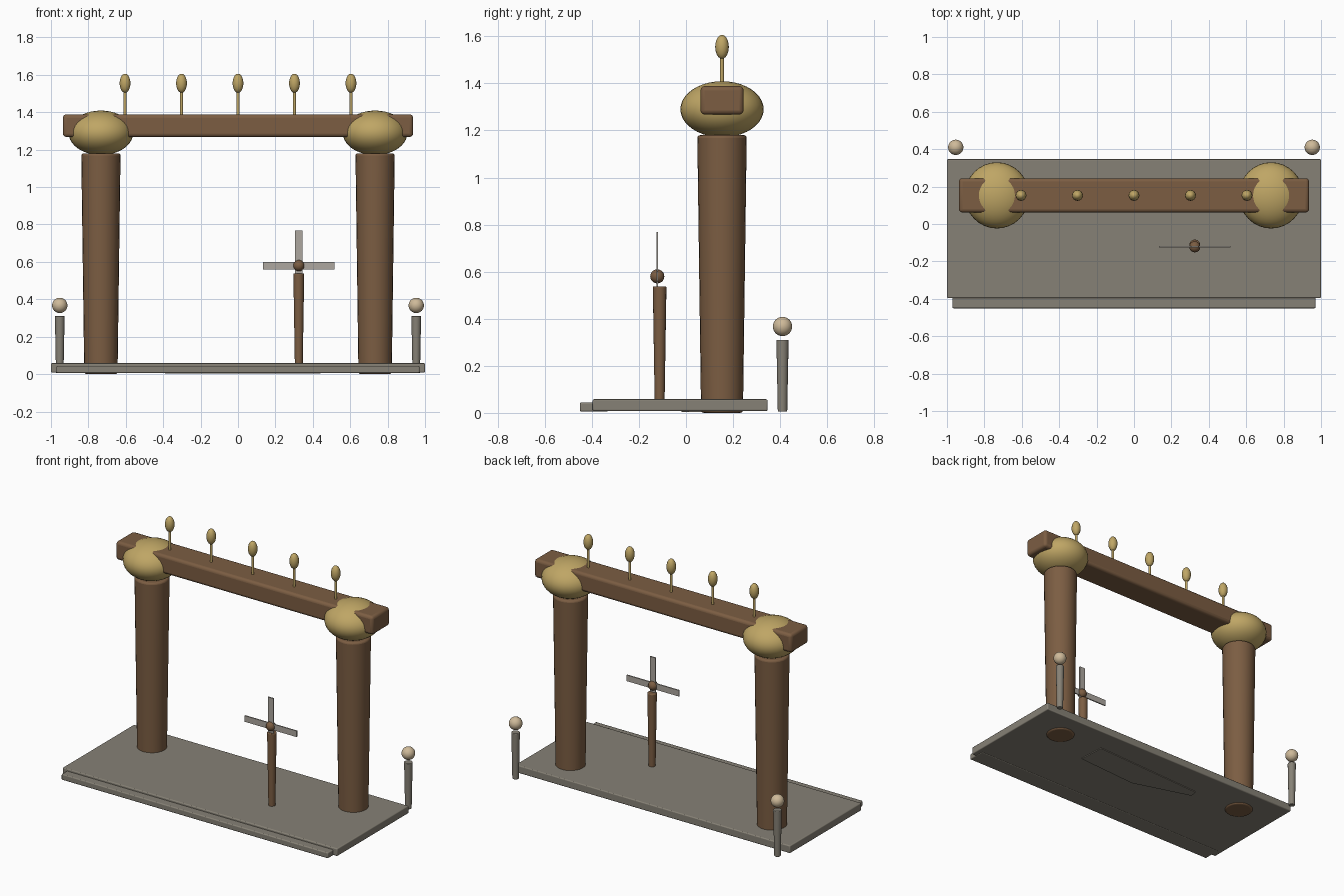
import bpy, bmesh, math
from mathutils import Matrix

if "Cube" in bpy.data.objects:
    bpy.data.objects.remove(bpy.data.objects["Cube"])


def material(name, rgb):
    m = bpy.data.materials.new(name)
    m.diffuse_color = (*rgb, 1)
    m.use_nodes = True
    m.node_tree.nodes["Principled BSDF"].inputs["Base Color"].default_value = m.diffuse_color
    return m


WOOD = material("wood", (0.20, 0.11, 0.055))
GOLD = material("gold", (0.52, 0.38, 0.13))
STONE = material("stone", (0.24, 0.22, 0.18))
SAND = material("sand", (0.62, 0.49, 0.32))
PALE = material("pale_wood", (0.42, 0.39, 0.35))


def finish(name, bm, mat, loc, bevel=0, smooth=True):
    me = bpy.data.meshes.new(name)
    bm.to_mesh(me)
    bm.free()
    ob = bpy.data.objects.new(name, me)
    ob.location = loc
    me.materials.append(mat)
    bpy.context.collection.objects.link(ob)
    if bevel:
        b = ob.modifiers.new("bevel", 'BEVEL')
        b.width, b.segments, b.limit_method = bevel, 3, 'ANGLE'
    if smooth:
        bpy.ops.object.select_all(action='DESELECT')
        ob.select_set(True)
        bpy.context.view_layer.objects.active = ob
        bpy.ops.object.shade_smooth_by_angle(angle=math.radians(35))
    return ob


def box(name, size, loc, mat, bevel=0):
    bm = bmesh.new()
    bmesh.ops.create_cube(bm, size=1, matrix=Matrix.Diagonal((*size, 1)))
    return finish(name, bm, mat, loc, bevel)


def pole(name, r0, r1, z0, z1, x, y, mat, bevel=0, sides=24):
    bm = bmesh.new()
    bmesh.ops.create_cone(bm, cap_ends=True, segments=sides, radius1=r0,
                          radius2=r1, depth=z1 - z0)
    return finish(name, bm, mat, (x, y, (z0 + z1) / 2), bevel)


def ball(name, radii, loc, mat, seg=24, rings=16):
    bm = bmesh.new()
    bmesh.ops.create_uvsphere(bm, u_segments=seg, v_segments=rings, radius=1,
                              matrix=Matrix.Diagonal((*radii, 1)))
    return finish(name, bm, mat, loc)


GATE_Y = 0.153

# Platform with front step
box("platform", (2.0, 0.743, 0.05), (0, -0.025, 0.033), STONE, 0.006)
box("front_step", (1.94, 0.12, 0.038), (0, -0.391, 0.025), STONE, 0.006)

# Low sandy patch showing under the platform
bm = bmesh.new()
outline = [(0.43, 0.19), (-0.38, 0.15), (-0.39, 0.10), (0, -0.02), (0.44, 0.01)]
face = bm.faces.new([bm.verts.new((x, y, 0)) for x, y in outline])
ext = bmesh.ops.extrude_face_region(bm, geom=[face])
for v in ext["geom"]:
    if isinstance(v, bmesh.types.BMVert):
        v.co.z = 0.02
bmesh.ops.recalc_face_normals(bm, faces=bm.faces)
finish("underside_patch", bm, STONE, (0, 0, 0.003), smooth=False)

# Gate columns, gilded capitals and rear corner posts, mirrored left and right
for side, s in (("left", -1), ("right", 1)):
    pole(side + "_column", 0.089, 0.105, 0.0, 1.18, s * 0.733, GATE_Y, WOOD, 0.012)
    ball(side + "_capital", (0.173, 0.177, 0.119), (s * 0.733, GATE_Y, 1.29), GOLD, 32, 20)
    pole(side + "_rear_post", 0.020, 0.026, 0.005, 0.31, s * 0.953, 0.41, STONE, 0.004, 16)
    ball(side + "_rear_post_ball", (0.041,) * 3, (s * 0.953, 0.41, 0.367), SAND)

# Crossbeam
box("crossbeam", (1.872, 0.183, 0.121), (0, GATE_Y, 1.328), WOOD, 0.018)

# Row of finials on the beam
for i in range(5):
    x = (i - 2) * 0.302
    pole(f"finial_stem_{i + 1}", 0.008, 0.008, 1.37, 1.52, x, GATE_Y, GOLD, 0, 12)
    ball(f"finial_bud_{i + 1}", (0.029, 0.029, 0.051), (x, GATE_Y, 1.555), GOLD, 16, 10)

# Small windmill: pole, hub and crossed blades
pole("windmill_pole", 0.021, 0.029, 0.045, 0.538, 0.325, -0.112, WOOD, 0.005, 16)
ball("windmill_hub", (0.03,) * 3, (0.325, -0.122, 0.58), WOOD, 16, 10)
box("windmill_blade_across", (0.38, 0.008, 0.04), (0.325, -0.122, 0.58), PALE)
box("windmill_blade_upright", (0.04, 0.008, 0.38), (0.325, -0.122, 0.578), PALE)
